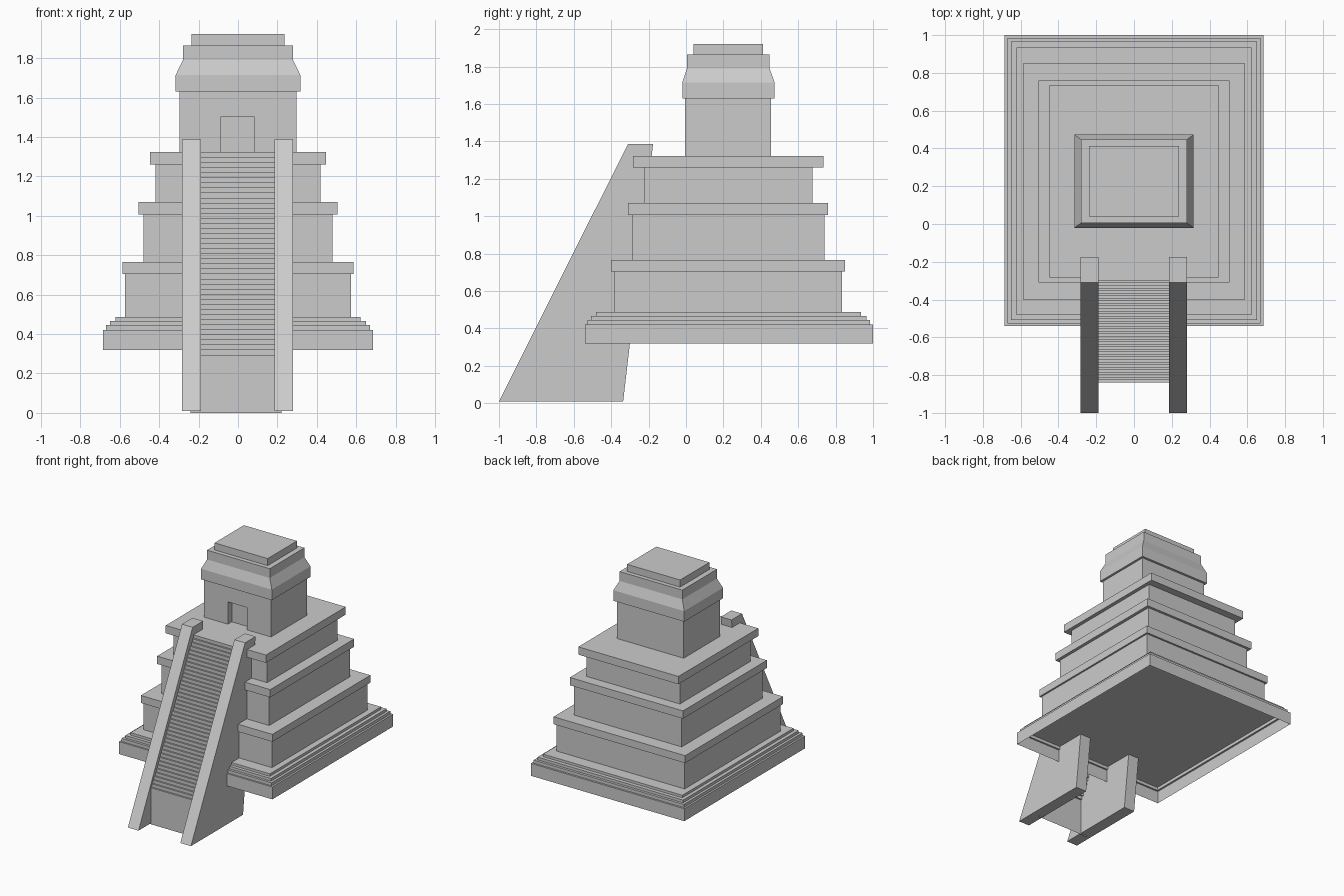
import bpy, bmesh

if "Cube" in bpy.data.objects:
    bpy.data.objects.remove(bpy.data.objects["Cube"])


def finish(name, bm):
    bmesh.ops.recalc_face_normals(bm, faces=bm.faces)
    mesh = bpy.data.meshes.new(name)
    bm.to_mesh(mesh)
    bm.free()
    obj = bpy.data.objects.new(name, mesh)
    bpy.context.collection.objects.link(obj)
    return obj


def stack(name, rings, bottom=True):
    """Rectangular rings (half width, y front, y back, z) joined bottom to top."""
    bm = bmesh.new()
    loops = [[bm.verts.new(p) for p in
              ((-w, a, z), (w, a, z), (w, b, z), (-w, b, z))]
             for w, a, b, z in rings]
    for lo, hi in zip(loops, loops[1:]):
        for i in range(4):
            j = (i + 1) % 4
            bm.faces.new((lo[i], lo[j], hi[j], hi[i]))
    bm.faces.new(loops[-1])
    if bottom:
        bm.faces.new(loops[0][::-1])
    return finish(name, bm)


def strip(name, profile, x0, x1, solid):
    """Extrude a (y, z) profile along x, closed with end caps if solid."""
    bm = bmesh.new()
    left = [bm.verts.new((x0, y, z)) for y, z in profile]
    right = [bm.verts.new((x1, y, z)) for y, z in profile]
    n = len(profile)
    for i in range(n if solid else n - 1):
        j = (i + 1) % n
        bm.faces.new((left[i], left[j], right[j], right[i]))
    if solid:
        bm.faces.new(left)
        bm.faces.new(right[::-1])
    return finish(name, bm)


# Hollow base moulding, open underneath
plinth = (0.685, -0.54, 1.0)
ledge = (0.67, -0.527, 0.985)
stack("base_plinth", [(*plinth, 0.32), (*plinth, 0.42),
                      (*ledge, 0.42), (*ledge, 0.445)], bottom=False)

# Thin base steps
for i, (w, a, b, z0, z1) in enumerate([(0.65, -0.508, 0.965, 0.445, 0.467),
                                       (0.622, -0.482, 0.935, 0.467, 0.487)]):
    stack(f"base_step_{i + 1}", [(w, a, b, z0), (w, a, b, z1)])

# Three terraces: recessed wall with an overhanging rim
terraces = [
    ((0.573, -0.385, 0.835), (0.587, -0.40, 0.85), 0.487, 0.705, 0.765),
    ((0.48, -0.288, 0.74), (0.505, -0.31, 0.76), 0.765, 1.007, 1.07),
    ((0.418, -0.225, 0.675), (0.447, -0.283, 0.735), 1.07, 1.26, 1.323),
]
for i, (wall, rim, z0, z1, z2) in enumerate(terraces):
    stack(f"terrace_{i + 1}", [(*wall, z0), (*wall, z1), (*rim, z1), (*rim, z2)])

# Temple with flared cornice and roof slab
room, flare = (0.298, -0.005, 0.455), (0.316, -0.02, 0.474)
neck, slab = (0.28, 0.005, 0.447), (0.237, 0.04, 0.413)
temple = stack("temple", [(*room, 1.323), (*room, 1.63), (*flare, 1.63),
                          (*flare, 1.715), (*neck, 1.79), (*neck, 1.865),
                          (*slab, 1.865), (*slab, 1.922)])

# Doorway recess
cutter = strip("doorway_cutter", [(-0.1, 1.25), (0.045, 1.25),
                                  (0.045, 1.503), (-0.1, 1.503)],
               -0.087, 0.082, True)
cutter.hide_render = True
mod = temple.modifiers.new("doorway", 'BOOLEAN')
mod.operation = 'DIFFERENCE'
mod.solver = 'EXACT'
mod.object = cutter
bpy.context.view_layer.objects.active = temple
bpy.ops.object.modifier_apply(modifier=mod.name)
bpy.data.objects.remove(cutter)

# Staircase: open stepped sheet above a plain riser
steps = 40
y, z = -0.84, 0.295
run, rise = 0.54 / steps, 1.028 / steps
profile = [(y, 0.0), (y, z)]
for i in range(steps):
    profile.append((y + (i + 1) * run, z + i * rise))
    profile.append((y + (i + 1) * run, z + (i + 1) * rise))
profile.append((-0.27, z + steps * rise))
strip("staircase", profile, -0.24, 0.22, False)

# Sloping side walls of the staircase
side = [(-1.0, 0.01), (-0.31, 1.387), (-0.176, 1.387), (-0.336, 0.01)]
for name, x0, x1 in (("left_stair_wall", -0.283, -0.188),
                     ("right_stair_wall", 0.185, 0.28)):
    strip(name, side, x0, x1, True)
